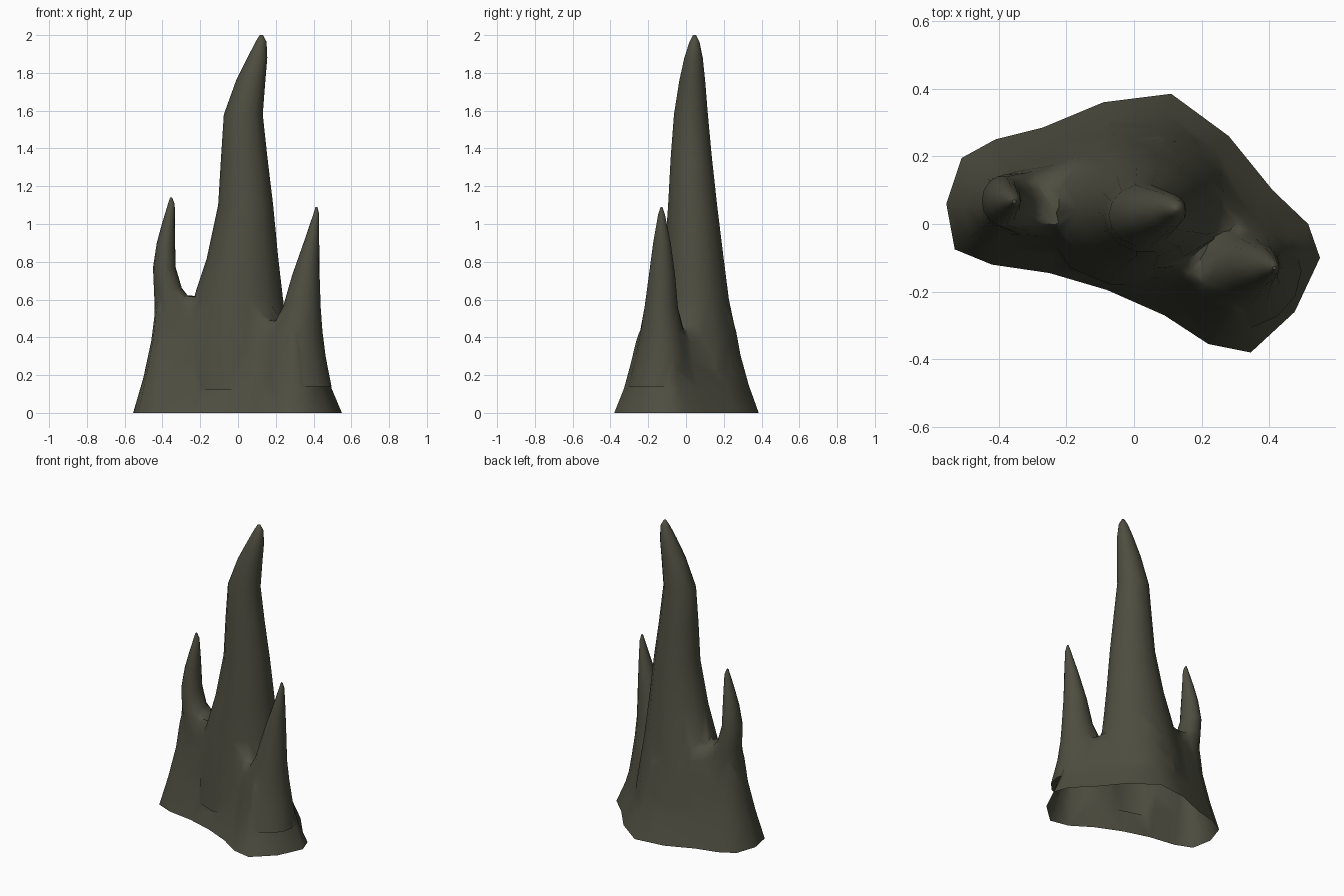
import bpy, bmesh, math
from mathutils import Vector

if "Cube" in bpy.data.objects:
    bpy.data.objects.remove(bpy.data.objects["Cube"])

stone = bpy.data.materials.new("dark olive stone")
stone.diffuse_color = (0.075, 0.075, 0.052, 1)
stone.use_nodes = True
stone.node_tree.nodes["Principled BSDF"].inputs["Base Color"].default_value = stone.diffuse_color


def loft(name, rings):
    """Closed solid through rings of equal length, capped at both ends."""
    bm = bmesh.new()
    loops = [[bm.verts.new(p) for p in r] for r in rings]
    n = len(loops[0])
    for a, b in zip(loops, loops[1:]):
        for i in range(n):
            j = (i + 1) % n
            bm.faces.new((a[i], a[j], b[j], b[i]))
    caps = [bm.faces.new(loops[0][::-1]), bm.faces.new(loops[-1])]
    bmesh.ops.triangulate(bm, faces=caps)
    bmesh.ops.recalc_face_normals(bm, faces=bm.faces)
    me = bpy.data.meshes.new(name)
    bm.to_mesh(me)
    bm.free()
    me.materials.append(stone)
    ob = bpy.data.objects.new(name, me)
    bpy.context.collection.objects.link(ob)
    return ob


def spike(name, levels, sides=14):
    """Bent cone from levels of (z, x min, x max, y min, y max)."""
    rings = []
    for z, x0, x1, y0, y1 in levels:
        ring = []
        for i in range(sides):
            a = math.tau * i / sides
            ring.append(((x0 + x1) / 2 + (x1 - x0) / 2 * math.cos(a),
                         (y0 + y1) / 2 + (y1 - y0) / 2 * math.sin(a), z))
        rings.append(ring)
    return loft(name, rings)


# Flared foot: the ground outline drawn inwards as it rises
outline = [Vector(p) for p in (
    (.55, -.10), (.515, 0), (.41, .10), (.28, .26), (.11, .385), (-.09, .36),
    (-.27, .285), (-.41, .25), (-.51, .195), (-.555, .06), (-.53, -.075),
    (-.42, -.12), (-.25, -.145), (-.08, -.195), (.09, -.27), (.22, -.355),
    (.345, -.38), (.475, -.26))]
n = len(outline)


def foot_ring(t, inset):
    ring = []
    for i, p in enumerate(outline):
        d = (outline[(i + 1) % n] - outline[i - 1]).normalized()
        q = p + Vector((-d.y, d.x)) * inset
        top = 0.53 - 0.2 * max(-1, min(1, p.x / 0.3)) * 0.5
        ring.append((q.x, q.y, t * top))
    return ring


foot = loft("stalagmite_cluster", [
    foot_ring(0, 0), foot_ring(.3, .055), foot_ring(.62, .095),
    foot_ring(.88, .118), foot_ring(1, .14)])

# Three spikes rising out of the foot
tall = spike("tall_spike", [
    (.12, -.30, .29, -.185, .32), (.35, -.285, .275, -.165, .28),
    (.6, -.24, .245, -.14, .235), (.82, -.165, .213, -.118, .203),
    (1.1, -.105, .186, -.098, .168), (1.35, -.09, .156, -.084, .14),
    (1.58, -.075, .131, -.066, .118), (1.76, -.01, .145, -.037, .103),
    (1.88, .05, .155, -.01, .09), (1.965, .093, .151, .018, .072),
    (2.0, .115, .132, .037, .053)])
left = spike("left_spike", [
    (.2, -.455, -.15, -.055, .17), (.34, -.44, -.18, -.04, .165),
    (.58, -.444, -.22, -.025, .155), (.65, -.447, -.295, -.015, .15),
    (.77, -.45, -.33, -.005, .142), (.9, -.43, -.333, .012, .127),
    (1.0, -.403, -.334, .03, .108), (1.105, -.371, -.335, .05, .084),
    (1.14, -.36, -.349, .061, .072)])
right = spike("right_spike", [
    (.14, .12, .495, -.31, .03), (.3, .13, .467, -.272, .02),
    (.43, .16, .45, -.245, -.01), (.55, .235, .44, -.225, -.04),
    (.73, .287, .432, -.198, -.056), (.9, .347, .43, -.175, -.08),
    (1.05, .398, .43, -.148, -.111), (1.09, .41, .42, -.135, -.125)])

# Fuse into one shell
for other in (left, tall, right):
    m = foot.modifiers.new("fuse", 'BOOLEAN')
    m.operation = 'UNION'
    m.solver = 'EXACT'
    m.object = other
dg = bpy.context.evaluated_depsgraph_get()
fused = bpy.data.meshes.new_from_object(foot.evaluated_get(dg))
foot.modifiers.clear()
foot.data = fused
for other in (left, tall, right):
    bpy.data.objects.remove(other)

# Open the underside and soften the joints
bm = bmesh.new()
bm.from_mesh(fused)
bmesh.ops.delete(bm, geom=[f for f in bm.faces if all(v.co.z < .001 for v in f.verts)],
                 context='FACES')
bmesh.ops.remove_doubles(bm, verts=bm.verts, dist=.002)
joints = [v for v in bm.verts if .3 < v.co.z < .66]
for _ in range(2):
    bmesh.ops.smooth_vert(bm, verts=joints, factor=.25,
                          use_axis_x=True, use_axis_y=True, use_axis_z=True)
bm.to_mesh(fused)
bm.free()

bpy.context.view_layer.objects.active = foot
foot.select_set(True)
bpy.ops.object.shade_smooth_by_angle(angle=math.radians(65))
